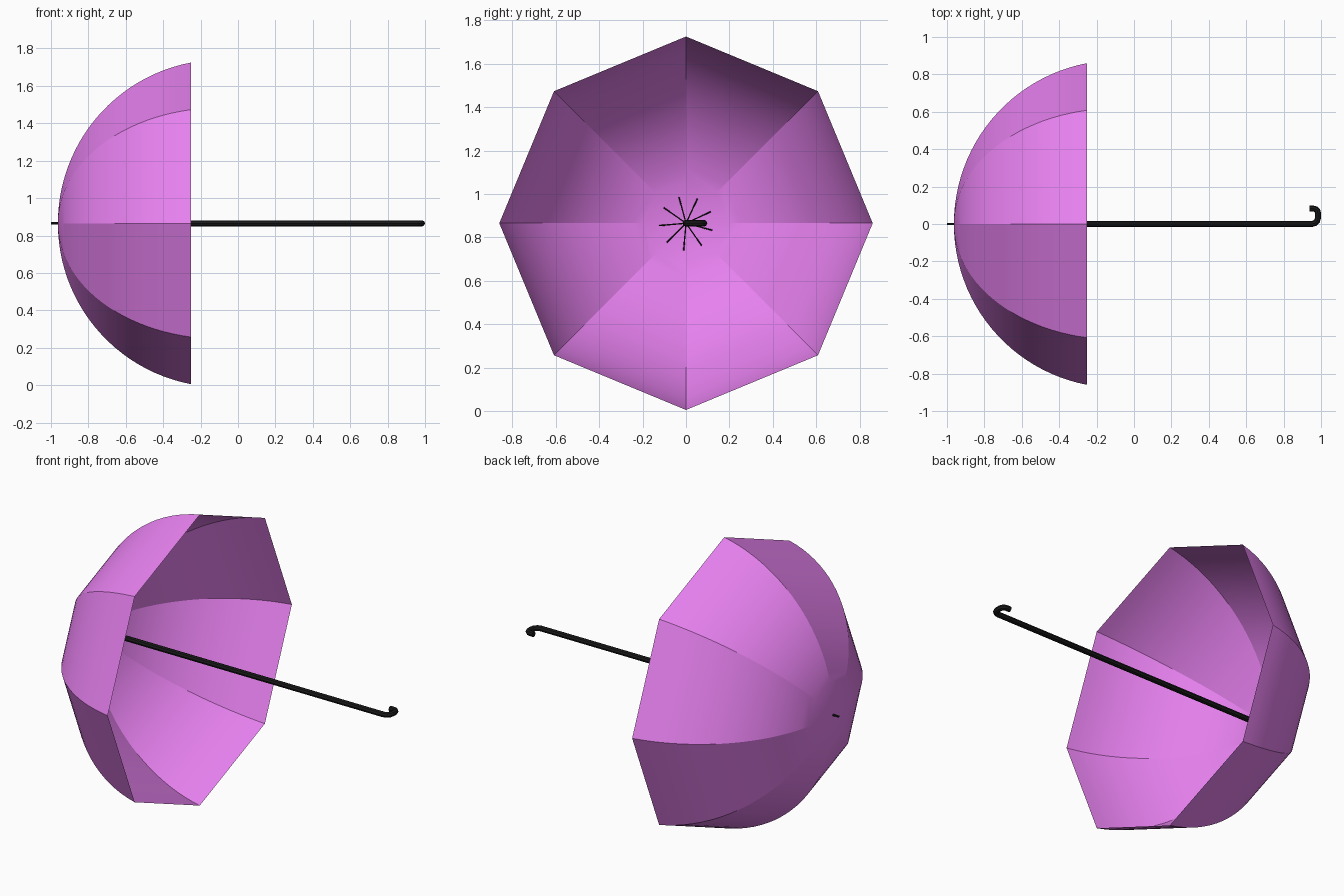
import bpy, bmesh, math
from mathutils import Vector

if "Cube" in bpy.data.objects:
    bpy.data.objects.remove(bpy.data.objects["Cube"])

ZC = 0.865  # height of the umbrella axis


def material(name, color):
    m = bpy.data.materials.new(name)
    m.diffuse_color = (*color, 1)
    m.use_nodes = True
    m.node_tree.nodes["Principled BSDF"].inputs["Base Color"].default_value = m.diffuse_color
    return m


violet = material("violet_fabric", (0.80, 0.22, 0.87))
black = material("black_metal", (0.01, 0.01, 0.01))


def finish(obj, mat, angle):
    obj.data.materials.append(mat)
    bpy.ops.object.select_all(action='DESELECT')
    obj.select_set(True)
    bpy.context.view_layer.objects.active = obj
    bpy.ops.object.shade_smooth_by_angle(angle=math.radians(angle))


def tube(name, paths, radius, mat):
    cu = bpy.data.curves.new(name, 'CURVE')
    cu.dimensions = '3D'
    cu.bevel_depth = radius
    cu.bevel_resolution = 2
    cu.use_fill_caps = True
    for pts in paths:
        sp = cu.splines.new('POLY')
        sp.points.add(len(pts) - 1)
        for p, co in zip(sp.points, pts):
            p.co = (*co, 1)
    obj = bpy.data.objects.new(name, cu)
    bpy.context.collection.objects.link(obj)
    bpy.ops.object.select_all(action='DESELECT')
    obj.select_set(True)
    bpy.context.view_layer.objects.active = obj
    bpy.ops.object.convert(target='MESH')
    finish(bpy.context.object, mat, 40)


# canopy: eight panels following a circular arc from apex to rim
SIDES, RINGS, APEX, RIM, RAD = 8, 24, -0.963, -0.25, 0.86
depth = RIM - APEX
R = (depth ** 2 + RAD ** 2) / (2 * depth)
sweep = math.asin(RAD / R)
bm = bmesh.new()
apex = bm.verts.new((APEX, 0, ZC))
rings = []
for i in range(1, RINGS + 1):
    t = sweep * i / RINGS
    x, r = APEX + R * (1 - math.cos(t)), R * math.sin(t)
    rings.append([bm.verts.new((x, r * math.cos(a), ZC + r * math.sin(a)))
                  for a in (k * math.tau / SIDES for k in range(SIDES))])
for k in range(SIDES):
    n = (k + 1) % SIDES
    bm.faces.new((apex, rings[0][n], rings[0][k]))
    for a, b in zip(rings, rings[1:]):
        bm.faces.new((a[k], a[n], b[n], b[k]))
bmesh.ops.recalc_face_normals(bm, faces=bm.faces)
me = bpy.data.meshes.new("canopy")
bm.to_mesh(me)
canopy = bpy.data.objects.new("canopy", me)
bpy.context.collection.objects.link(canopy)
finish(canopy, violet, 12)

# shaft with the hooked handle turning towards +y
hook = [(-0.96, 0, ZC), (0.95, 0, ZC)]
hook += [(0.95 + 0.034 * math.sin(a), 0.034 - 0.034 * math.cos(a), ZC)
         for a in (math.radians(d) for d in (30, 60, 90))]
hook += [(0.96 + 0.024 * math.cos(a), 0.058 + 0.024 * math.sin(a), ZC)
         for a in (math.radians(d) for d in (0, 30, 60, 90))]
hook.append((0.938, 0.082, ZC))
tube("shaft_and_hook", [hook], 0.016, black)

# thin tip outside the apex
tube("tip", [[(-1, 0, ZC), (-0.94, 0, ZC)]], 0.006, black)

# nine short spokes inside the apex
spokes = []
for k in range(9):
    a = math.radians(25 + 40 * k)
    d = Vector((0, math.cos(a), math.sin(a)))
    c = Vector((0, 0, ZC))
    spokes.append([c + Vector((-0.90, 0, 0)), c + d * 0.125 + Vector((-0.945, 0, 0))])
tube("spokes", spokes, 0.003, black)
